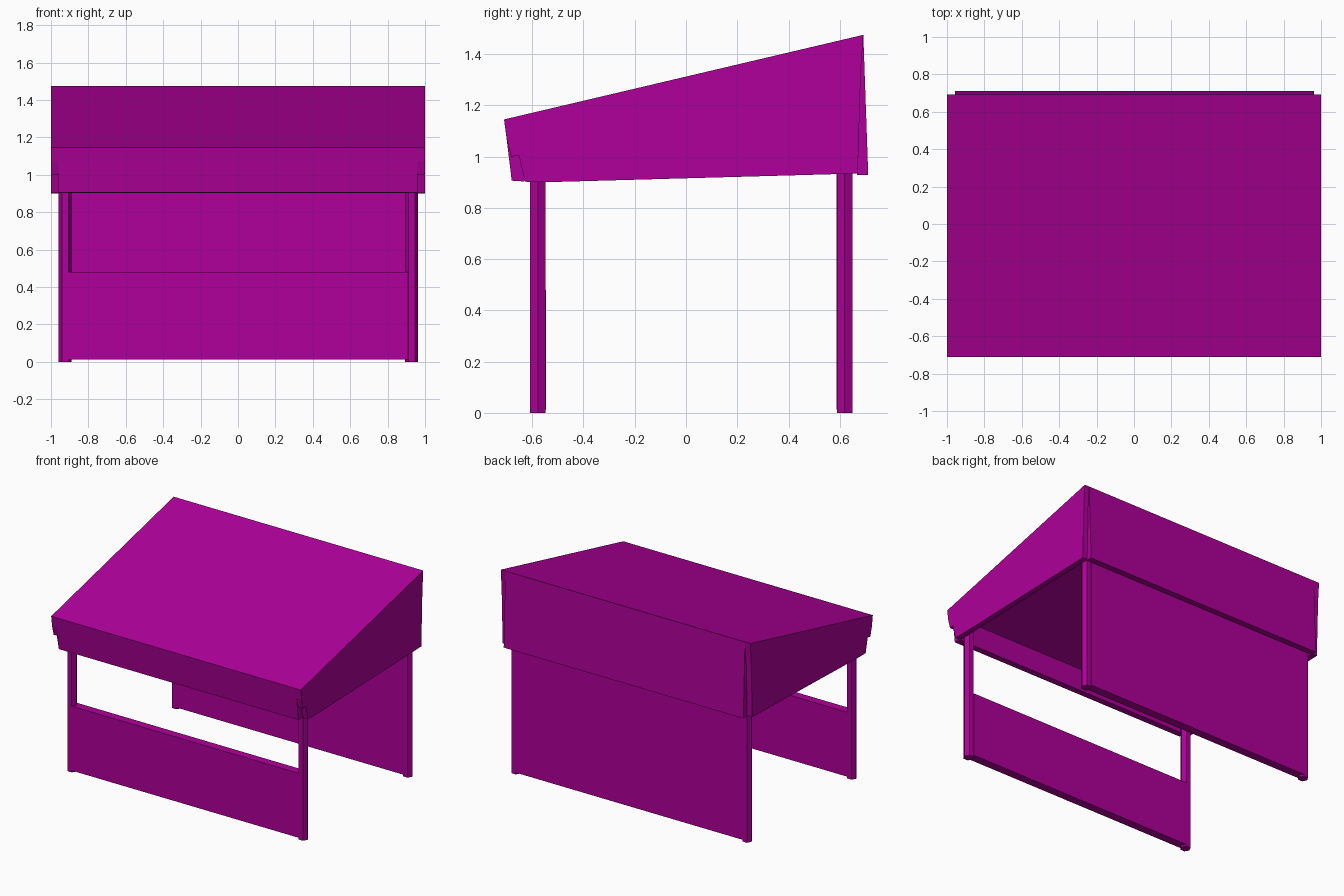
import bpy, bmesh, math

if "Cube" in bpy.data.objects:
    bpy.data.objects.remove(bpy.data.objects["Cube"])

mat = bpy.data.materials.new("magenta_paint")
mat.diffuse_color = (0.43, 0.0, 0.32, 1)
mat.use_nodes = True
mat.node_tree.nodes["Principled BSDF"].inputs["Base Color"].default_value = mat.diffuse_color


def prism(name, ring, offset):
    """Solid made by sweeping a flat ring of points along an offset."""
    bm = bmesh.new()
    face = bm.faces.new([bm.verts.new(p) for p in ring])
    new = bmesh.ops.extrude_face_region(bm, geom=[face])["geom"]
    verts = [g for g in new if isinstance(g, bmesh.types.BMVert)]
    bmesh.ops.translate(bm, verts=verts, vec=offset)
    bmesh.ops.recalc_face_normals(bm, faces=bm.faces)
    me = bpy.data.meshes.new(name)
    bm.to_mesh(me)
    bm.free()
    me.materials.append(mat)
    ob = bpy.data.objects.new(name, me)
    bpy.context.collection.objects.link(ob)
    return ob


def extrude_x(name, profile, x0, x1):
    """Prism from a (y, z) side profile, running from x0 to x1."""
    return prism(name, [(x0, y, z) for y, z in profile], (x1 - x0, 0, 0))


def hex_post(name, x, y, top, r=0.035):
    """Six-sided post with corners pointing sideways."""
    angles = [i * math.pi / 3 for i in range(6)]
    return prism(name, [(x + r * math.cos(a), y + r * math.sin(a), 0) for a in angles],
                 (0, 0, top))


# Sloping roof slab with a back edge that leans inward
extrude_x("roof", [(-0.71, 1.145), (0.692, 1.475), (0.682, 1.335), (-0.70, 1.07)], -1, 1)

# Hanging valances, front and back
extrude_x("front_valance", [(-0.70, 1.07), (-0.68, 0.906), (-0.63, 0.903), (-0.652, 1.079)], -0.96, 0.96)
extrude_x("back_valance", [(0.692, 1.47), (0.711, 0.928), (0.667, 0.928), (0.648, 1.34)], -0.957, 0.963)

# Side flaps with stepped front corner, and the posts
flap = [(-0.70, 1.07), (-0.682, 1.0), (-0.652, 1.005), (-0.628, 0.902),
        (-0.55, 0.9), (0.67, 0.934), (0.682, 1.335)]
for side, s in (("left", -1), ("right", 1)):
    extrude_x(side + "_flap", flap, s * 0.96, s)
    x = s * 0.926 + 0.002
    hex_post("front_post_" + side, x, -0.578, 1.10)
    hex_post("back_post_" + side, x, 0.619, 1.33)

# Low counter panel and full-height back wall, flush with the posts on both faces
for name, y0, y1, top0, top1 in (("front_panel", -0.609, -0.547, 0.48, 0.48),
                                 ("back_wall", 0.588, 0.65, 1.322, 1.334)):
    extrude_x(name, [(y0, 0.013), (y1, 0.013), (y1, top1), (y0, top0)], -0.91, 0.91)
